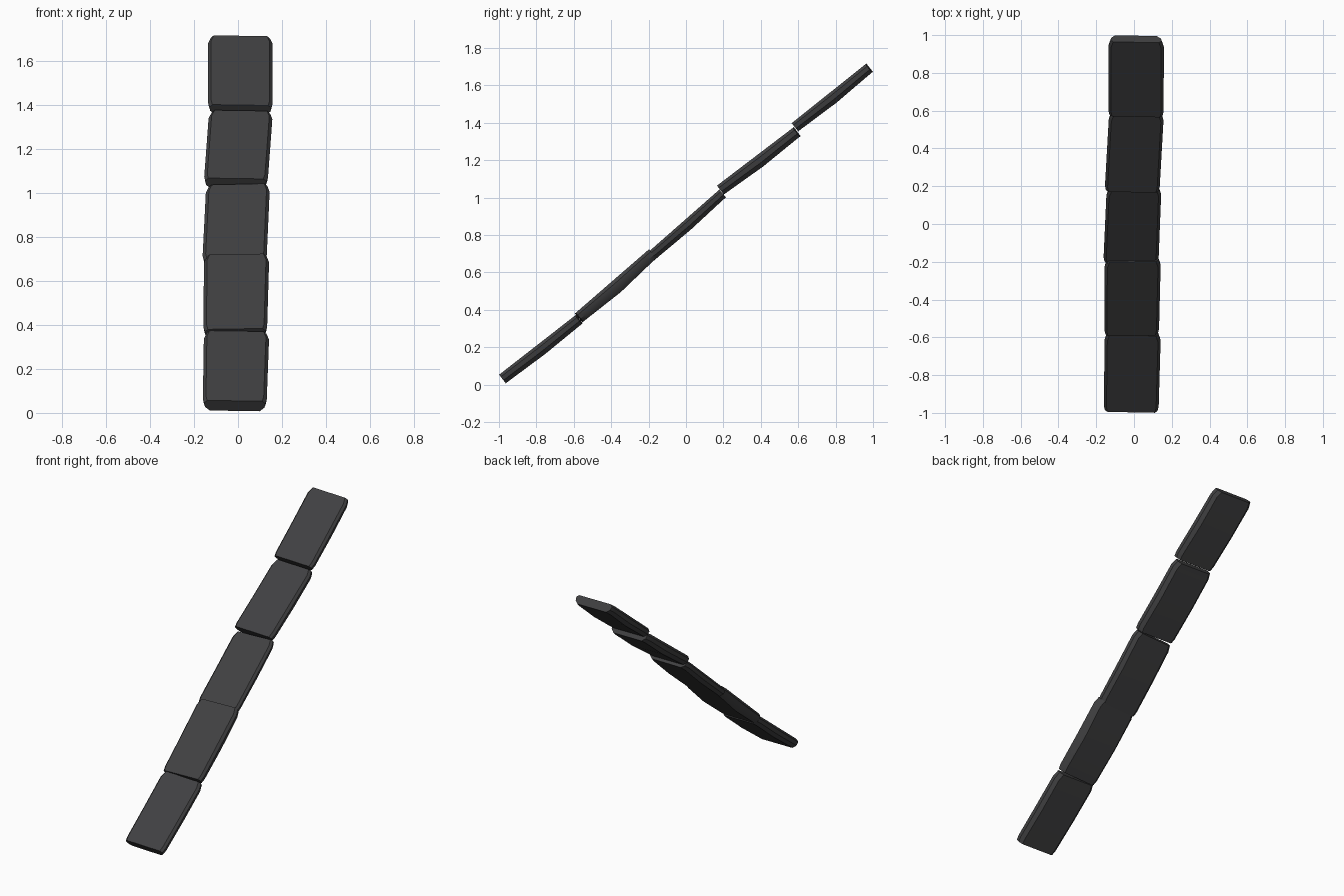
import bpy, bmesh
from mathutils import Vector

cube = bpy.data.objects.get("Cube")
if cube:
    bpy.data.objects.remove(cube, do_unlink=True)

# Dark grey stone
stone = bpy.data.materials.new("dark_grey")
colour = (0.052, 0.052, 0.054, 1)
stone.diffuse_color = colour
stone.use_nodes = True
stone.node_tree.nodes["Principled BSDF"].inputs["Base Color"].default_value = colour

# Cross-section of a slab: side, inset from the edge, depth fraction
SECTION = [(-1, .014, 0), (1, .014, 0), (1, 0, .25), (1, .004, .65),
           (1, .026, 1), (-1, .026, 1), (-1, .004, .65), (-1, 0, .25)]
# Stations along a slab: position, corner inset, belly amount
STATIONS = [(0, .006, 0), (.06, 0, .1), (.5, 0, 1), (.92, 0, .1), (1, .012, 0)]


def slab(name, low, high, x_low, x_high, depth, belly, roll):
    """Loft a worn slab between the top edges low and high, given as (y, z)."""
    a, b = Vector((0, *low)), Vector((0, *high))
    along = (b - a).normalized()
    down = Vector((1, 0, 0)).cross(along) * -1
    bm = bmesh.new()
    rings = []
    for t, inset, bulge in STATIONS:
        left, right = (x_low[i] * (1 - t) + x_high[i] * t for i in (0, 1))
        centre = a.lerp(b, t)
        ring = []
        for side, edge, d in SECTION:
            x = (right if side > 0 else left) - side * (edge + inset)
            p = centre + down * (d * (depth + belly * bulge)) + along * roll * side
            ring.append(bm.verts.new((x, p.y, p.z)))
        rings.append(ring)
    n = len(SECTION)
    for r, s in zip(rings, rings[1:]):
        for i in range(n):
            bm.faces.new((r[i], r[(i + 1) % n], s[(i + 1) % n], s[i]))
    bm.faces.new(rings[0])
    bm.faces.new(rings[-1])
    bmesh.ops.recalc_face_normals(bm, faces=bm.faces)
    mesh = bpy.data.meshes.new(name)
    bm.to_mesh(mesh)
    bm.free()
    mesh.materials.append(stone)
    obj = bpy.data.objects.new(name, mesh)
    bpy.context.collection.objects.link(obj)
    bpy.ops.object.select_all(action="DESELECT")
    obj.select_set(True)
    bpy.context.view_layer.objects.active = obj
    bpy.ops.object.shade_smooth_by_angle(angle=0.6)


# Five slabs climbing from front to back
slab("bottom_slab", (-.997, .055), (-.59, .372), (-.16, .13), (-.155, .142), .058, .006, -.003)
slab("second_slab", (-.592, .382), (-.2, .722), (-.157, .132), (-.155, .142), .062, .012, .003)
slab("middle_slab", (-.205, .706), (.175, 1.04), (-.162, .13), (-.145, .145), .054, .006, .004)
slab("fourth_slab", (.168, 1.066), (.574, 1.375), (-.155, .135), (-.132, .158), .06, .008, -.003)
slab("top_slab", (.567, 1.4), (.962, 1.715), (-.136, .157), (-.136, .158), .056, .008, -.003)
